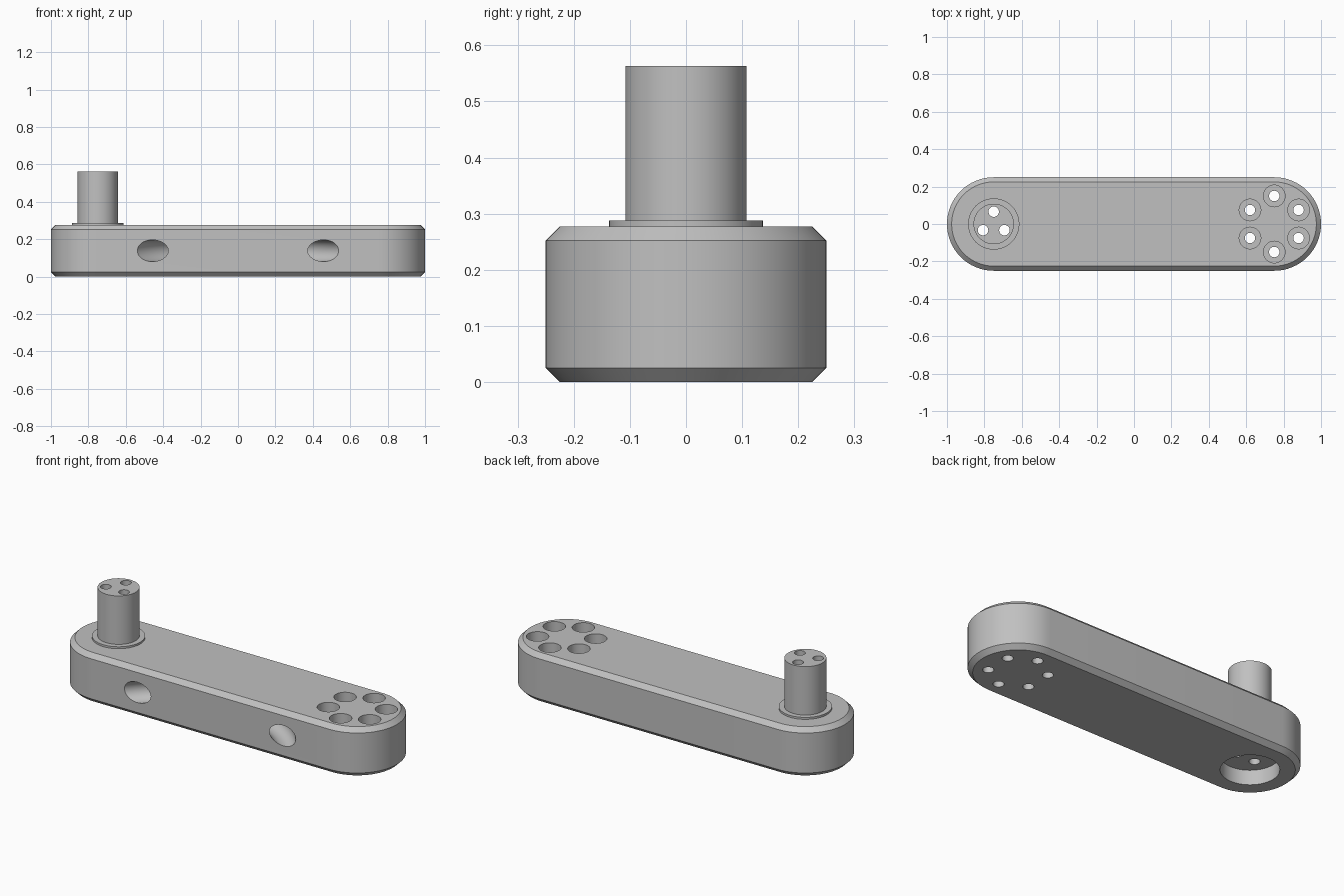
import bpy, bmesh
from math import sin, cos, pi, radians

if "Cube" in bpy.data.objects:
    bpy.data.objects.remove(bpy.data.objects["Cube"], do_unlink=True)

HEIGHT, HALF_WIDTH, CHAMFER = 0.277, 0.25, 0.025
END_X = 0.75

grey = bpy.data.materials.new("plain grey")
grey.use_nodes = True
grey.diffuse_color = (0.53, 0.53, 0.53, 1)
grey.node_tree.nodes["Principled BSDF"].inputs["Base Color"].default_value = grey.diffuse_color


def loft(name, rings):
    """Closed solid skinned through equal-length rings, bottom to top."""
    bm = bmesh.new()
    loops = [[bm.verts.new(p) for p in ring] for ring in rings]
    n = len(loops[0])
    for low, high in zip(loops, loops[1:]):
        for i in range(n):
            j = (i + 1) % n
            bm.faces.new((low[i], low[j], high[j], high[i]))
    bm.faces.new(loops[0][::-1])
    bm.faces.new(loops[-1])
    bmesh.ops.recalc_face_normals(bm, faces=bm.faces)
    mesh = bpy.data.meshes.new(name)
    bm.to_mesh(mesh)
    bm.free()
    mesh.materials.append(grey)
    obj = bpy.data.objects.new(name, mesh)
    bpy.context.collection.objects.link(obj)
    return obj


def lathe(name, x, y, profile, sides=48):
    """Stepped round solid from (radius, z) pairs."""
    return loft(name, [[(x + r * cos(2 * pi * i / sides), y + r * sin(2 * pi * i / sides), z)
                        for i in range(sides)] for r, z in profile])


def stadium(r, z, steps=32):
    """Outline with two half-round ends."""
    ring = []
    for side in (1, -1):
        for i in range(steps + 1):
            a = -pi / 2 + pi * i / steps
            ring.append((side * (END_X + r * cos(a)), side * r * sin(a), z))
    return ring


def activate(obj):
    bpy.ops.object.select_all(action="DESELECT")
    obj.select_set(True)
    bpy.context.view_layer.objects.active = obj


def cut(obj, cutter):
    cutter.hide_render = True
    mod = obj.modifiers.new("cut", "BOOLEAN")
    mod.operation, mod.solver, mod.object = "DIFFERENCE", "EXACT", cutter
    activate(obj)
    bpy.ops.object.modifier_apply(modifier=mod.name)


# Arm with chamfered top and bottom rims
inner = HALF_WIDTH - CHAMFER
arm = loft("arm", [stadium(inner, 0), stadium(HALF_WIDTH, CHAMFER),
                   stadium(HALF_WIDTH, HEIGHT - CHAMFER), stadium(inner, HEIGHT)])

# Pin with a thin collar at its foot
pin = lathe("pin_with_collar", -END_X, 0, [(0.137, HEIGHT), (0.137, 0.288),
                                           (0.108, 0.288), (0.108, 0.563)], 64)

cutters = []

# Round pocket under the pin
pocket = lathe("pocket_cutter", -END_X, 0, [(0.148, -0.1), (0.148, 0.083)], 64)
cut(arm, pocket)
cutters.append(pocket)

# Three screw holes down through pin and arm
for k in range(3):
    a = radians(90 + 120 * k)
    hole = lathe("pin_hole_cutter", -END_X + 0.066 * cos(a), 0.066 * sin(a),
                 [(0.028, 0.04), (0.028, 0.7)], 32)
    cut(arm, hole)
    cut(pin, hole)
    cutters.append(hole)

# Ring of six counterbored screw holes
for k in range(6):
    a = radians(30 + 60 * k)
    hole = lathe("ring_hole_cutter", END_X + 0.15 * cos(a), 0.15 * sin(a),
                 [(0.028, -0.1), (0.028, 0.13), (0.058, 0.13), (0.058, 0.4)], 32)
    cut(arm, hole)
    cutters.append(hole)

# Curved tunnel entering and leaving the front side
bpy.ops.mesh.primitive_torus_add(major_radius=0.65, minor_radius=0.058,
                                 major_segments=128, minor_segments=32,
                                 location=(0, -0.71, HEIGHT / 2))
tunnel = bpy.context.object
tunnel.name = "tunnel_cutter"
tunnel.data.materials.append(grey)
cut(arm, tunnel)
cutters.append(tunnel)

for c in cutters:
    bpy.data.objects.remove(c, do_unlink=True)

for obj in (arm, pin):
    activate(obj)
    bpy.ops.object.shade_smooth_by_angle(angle=radians(30))
